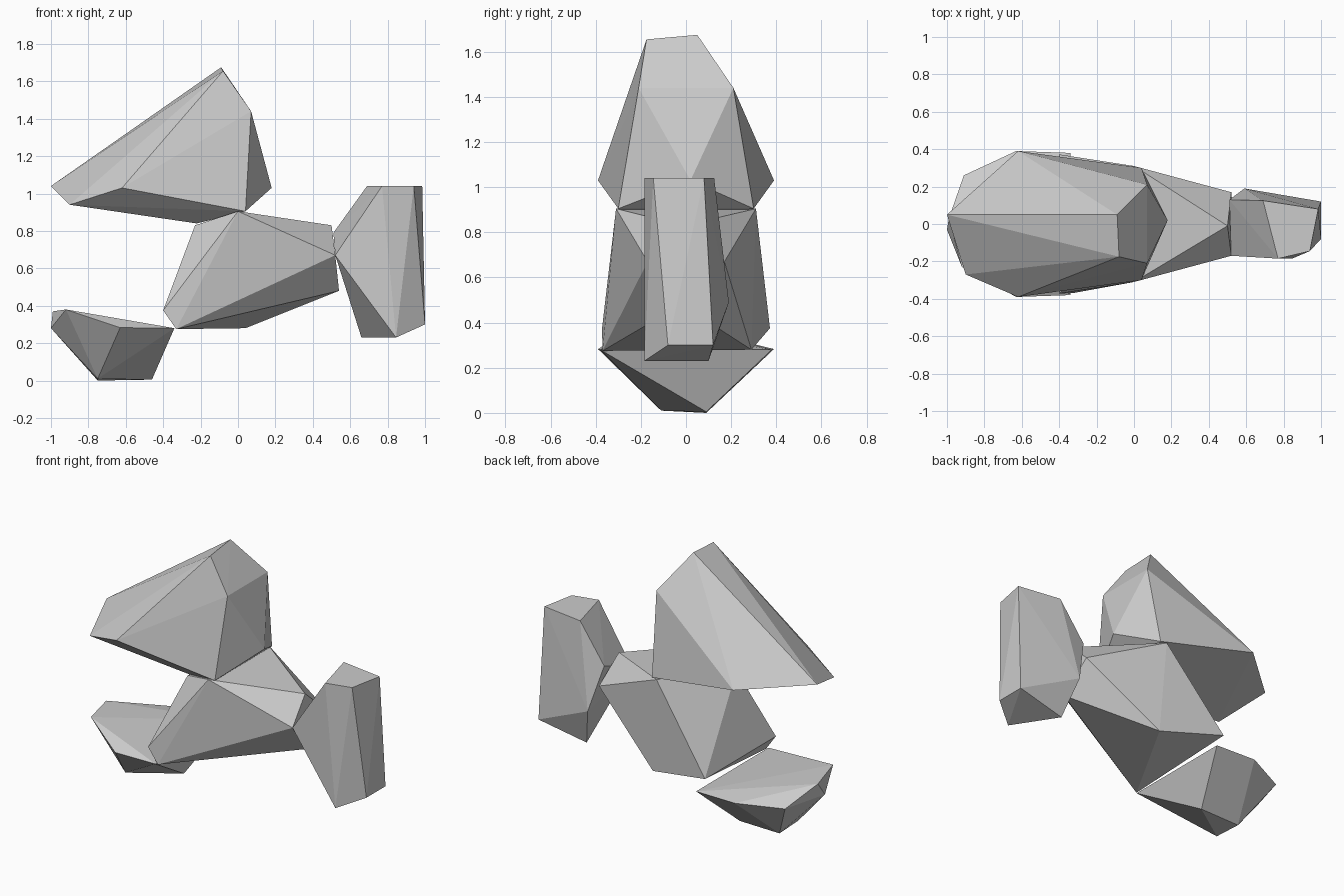
import bpy, bmesh


def hull(name, single, mirrored=()):
    """Flat-faced convex chunk; 'mirrored' corners are repeated across y = 0."""
    points = list(single)
    for x, y, z in mirrored:
        points += [(x, y, z), (x, -y, z)]
    bm = bmesh.new()
    for p in points:
        bm.verts.new(p)
    res = bmesh.ops.convex_hull(bm, input=bm.verts[:])
    loose = [g for g in res["geom_interior"] if isinstance(g, bmesh.types.BMVert)]
    bmesh.ops.delete(bm, geom=loose, context='VERTS')
    bmesh.ops.recalc_face_normals(bm, faces=bm.faces[:])
    mesh = bpy.data.meshes.new(name)
    bm.to_mesh(mesh)
    bm.free()
    obj = bpy.data.objects.new(name, mesh)
    bpy.context.collection.objects.link(obj)
    return obj


# Large wedge on top, tapering towards -x
hull("top_wedge",
     [(-1.0, 0.05, 1.04), (-0.9, -0.27, 0.94),
      (-0.09, 0.05, 1.675), (-0.08, -0.175, 1.655),
      (0.18, 0.02, 1.03), (-0.22, -0.2, 0.84)],
     [(0.07, 0.21, 1.44), (-0.62, 0.39, 1.03), (0.04, 0.3, 0.905)])

# Central body joining all chunks
hull("centre_body",
     [(0.5, -0.01, 0.83), (0.54, -0.02, 0.48), (0.04, 0.29, 0.28),
      (-0.33, -0.37, 0.275), (-0.23, -0.2, 0.83)],
     [(0.0, 0.31, 0.905), (0.52, 0.17, 0.67), (-0.4, 0.372, 0.375)])

# Low foot under the wedge
hull("foot",
     [(-0.92, -0.23, 0.38), (-0.99, 0.03, 0.37), (-1.0, -0.03, 0.28),
      (-0.91, 0.26, 0.27), (-0.75, 0.09, 0.0), (-0.46, 0.09, 0.005),
      (-0.75, -0.11, 0.01)],
     [(-0.63, 0.39, 0.283), (-0.34, 0.38, 0.28)])

# Upright block on the +x side
hull("side_block",
     [(0.69, 0.125, 1.04), (0.77, -0.185, 1.04), (0.94, -0.145, 1.04),
      (0.985, 0.08, 1.04), (1.0, 0.12, 0.3), (1.0, -0.08, 0.3),
      (0.845, -0.185, 0.23), (0.66, 0.1, 0.23), (0.51, 0.13, 0.79),
      (0.59, 0.19, 0.49), (0.52, -0.17, 0.67)])
